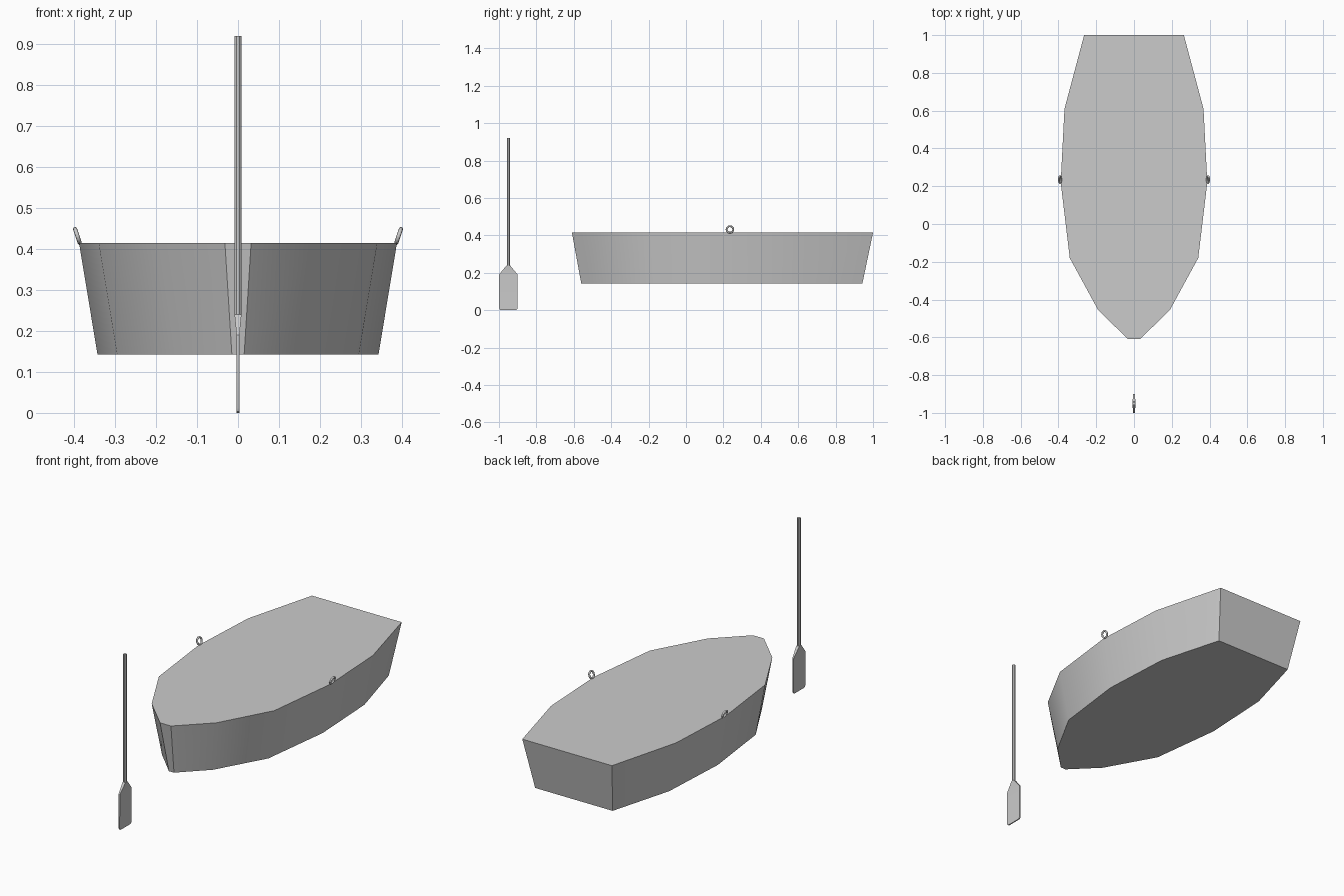
import bpy, bmesh, math

cube = bpy.data.objects.get("Cube")
if cube:
    bpy.data.objects.remove(cube, do_unlink=True)

grey = bpy.data.materials.new("plain grey")
grey.use_nodes = True
colour = (0.6, 0.6, 0.6, 1)
grey.diffuse_color = colour
grey.node_tree.nodes["Principled BSDF"].inputs["Base Color"].default_value = colour


def finish(ob, angle=30):
    """Apply the material and smooth shading with sharp edges."""
    ob.data.materials.append(grey)
    bpy.ops.object.select_all(action="DESELECT")
    ob.select_set(True)
    bpy.context.view_layer.objects.active = ob
    bpy.ops.object.shade_smooth_by_angle(angle=math.radians(angle))


def loft(name, rings):
    """Join equal-sized closed rings with quads and cap both ends."""
    bm = bmesh.new()
    loops = [[bm.verts.new(p) for p in ring] for ring in rings]
    for low, high in zip(loops, loops[1:]):
        for i in range(len(low)):
            j = (i + 1) % len(low)
            bm.faces.new((low[i], low[j], high[j], high[i]))
    bm.faces.new(loops[0][::-1])
    bm.faces.new(loops[-1])
    bmesh.ops.recalc_face_normals(bm, faces=bm.faces)
    mesh = bpy.data.meshes.new(name)
    bm.to_mesh(mesh)
    bm.free()
    ob = bpy.data.objects.new(name, mesh)
    bpy.context.collection.objects.link(ob)
    finish(ob)
    return ob


def outline(half, z):
    """Mirror a bow-to-stern half outline into a closed ring."""
    return [(x, y, z) for x, y in half] + [(-x, y, z) for x, y in reversed(half)]


# Closed hull with flared sides
keel = [(0.015, -0.56), (0.15, -0.425), (0.295, -0.165),
        (0.343, 0.222), (0.323, 0.602), (0.228, 0.943)]
gunwale = [(0.032, -0.61), (0.19, -0.455), (0.34, -0.18),
           (0.388, 0.22), (0.368, 0.61), (0.264, 1.0)]
loft("hull", [outline(keel, 0.143), outline(gunwale, 0.415)])

# Oarlock rings leaning outward on both sides
for side, label in ((1, "left"), (-1, "right")):
    bpy.ops.mesh.primitive_torus_add(
        major_segments=16, minor_segments=8, major_radius=0.018, minor_radius=0.005,
        location=(side * 0.392, 0.235, 0.432),
        rotation=(0, side * math.radians(90 + 18), 0))
    ring = bpy.context.object
    ring.name = label + "_oarlock"
    finish(ring, 60)

# Paddle blade: height, half width and half thickness of each section
PADDLE_Y = -0.95
sections = [(0, 0.040, 0.003), (0.003, 0.046, 0.0035), (0.012, 0.05, 0.0035),
            (0.19, 0.05, 0.004), (0.205, 0.038, 0.005), (0.24, 0.009, 0.0085)]
loft("paddle_blade", [[(sx * t, PADDLE_Y + sy * w, z)
                       for sx, sy in ((-1, -1), (1, -1), (1, 1), (-1, 1))]
                      for z, w, t in sections])

# Paddle shaft
bpy.ops.mesh.primitive_cylinder_add(vertices=8, radius=0.009, depth=0.685,
                                    location=(0, PADDLE_Y, 0.5775),
                                    rotation=(0, 0, math.radians(22.5)))
shaft = bpy.context.object
shaft.name = "paddle_shaft"
finish(shaft)
